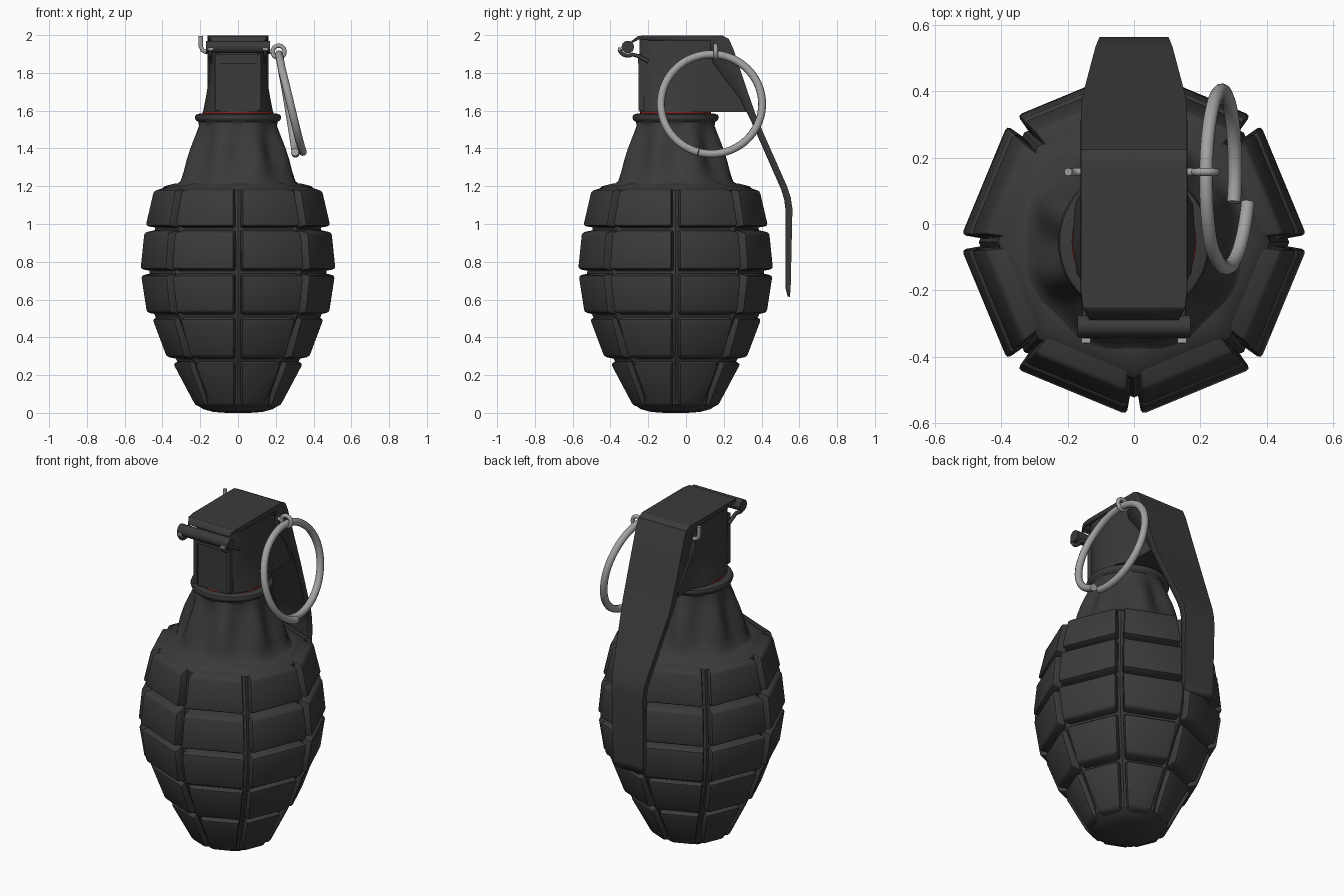
import bpy, bmesh, math
from mathutils import Vector

if "Cube" in bpy.data.objects:
    bpy.data.objects.remove(bpy.data.objects["Cube"])

CY = -0.055  # body axis position in y


def material(name, r, g, b):
    m = bpy.data.materials.new(name)
    m.diffuse_color = (r, g, b, 1)
    m.use_nodes = True
    m.node_tree.nodes["Principled BSDF"].inputs["Base Color"].default_value = m.diffuse_color
    return m


DARK = material("dark_gunmetal", 0.043, 0.043, 0.043)
STEEL = material("light_steel", 0.36, 0.36, 0.36)
RED = material("red_band", 0.3, 0.02, 0.02)


def finish(name, bm, mat, angle=35):
    bmesh.ops.recalc_face_normals(bm, faces=bm.faces)
    me = bpy.data.meshes.new(name)
    bm.to_mesh(me)
    bm.free()
    me.materials.append(mat)
    ob = bpy.data.objects.new(name, me)
    bpy.context.collection.objects.link(ob)
    bpy.ops.object.select_all(action='DESELECT')
    ob.select_set(True)
    bpy.context.view_layer.objects.active = ob
    bpy.ops.object.shade_smooth_by_angle(angle=math.radians(angle))
    return ob


def loft(name, rings, mat, closed=True, caps=True, angle=35):
    bm = bmesh.new()
    vs = [[bm.verts.new(p) for p in ring] for ring in rings]
    n = len(vs[0])
    for a, b in zip(vs, vs[1:]):
        for i in range(n if closed else n - 1):
            j = (i + 1) % n
            bm.faces.new((a[i], a[j], b[j], b[i]))
    if caps:
        bm.faces.new(vs[0])
        bm.faces.new(vs[-1])
    return finish(name, bm, mat, angle)


def revolve(name, profile, sides, mat, flute=None, angle=35):
    rings = []
    for z, r in profile:
        ring = []
        for i in range(sides):
            a = 2 * math.pi * i / sides
            rr = r - (flute(z) * math.cos(8 * a) if flute else 0)
            ring.append((rr * math.cos(a), CY + rr * math.sin(a), z))
        rings.append(ring)
    return loft(name, rings, mat, angle=angle)


def tube(name, pts, radius, mat, cyclic=False):
    cu = bpy.data.curves.new(name, 'CURVE')
    cu.dimensions = '3D'
    cu.bevel_depth = radius
    cu.bevel_resolution = 3
    cu.use_fill_caps = True
    sp = cu.splines.new('POLY')
    sp.points.add(len(pts) - 1)
    for p, co in zip(sp.points, pts):
        p.co = (*co, 1)
    sp.use_cyclic_u = cyclic
    cu.materials.append(mat)
    ob = bpy.data.objects.new(name, cu)
    bpy.context.collection.objects.link(ob)
    return ob


def box(name, lo, hi, mat):
    rect = [(lo[0], lo[1]), (hi[0], lo[1]), (hi[0], hi[1]), (lo[0], hi[1])]
    return loft(name, [[(x, y, z) for x, y in rect] for z in (lo[2], hi[2])], mat)


# Octagonal core seen at the bottom of the grooves
revolve("body_core", [(0, 0.06), (0.005, 0.13), (0.02, 0.185), (0.045, 0.22),
                      (0.1, 0.235), (0.28, 0.325), (0.515, 0.44), (0.63, 0.465),
                      (0.745, 0.468), (0.975, 0.44), (1.18, 0.41), (1.2, 0.39),
                      (1.215, 0.33)], 8, DARK)

# Raised blocks: outer (z, radius) bottom and top, then inner bottom and top
ROWS = [((0.04, 0.24), (0.262, 0.358), (0.025, 0.18), (0.28, 0.30)),
        ((0.297, 0.392), (0.497, 0.467), (0.28, 0.30), (0.515, 0.41)),
        ((0.532, 0.497), (0.727, 0.527), (0.515, 0.41), (0.745, 0.44)),
        ((0.762, 0.53), (0.955, 0.51), (0.745, 0.44), (0.975, 0.41)),
        ((0.99, 0.503), (1.175, 0.46), (0.975, 0.41), (1.215, 0.32))]
bm = bmesh.new()
C, S = math.cos(math.pi / 8), math.sin(math.pi / 8)
for row in ROWS:
    for k in range(8):
        a = math.pi / 8 + k * math.pi / 4
        out, tan = Vector((math.cos(a), math.sin(a), 0)), Vector((-math.sin(a), math.cos(a), 0))

        def pt(zr, side, gap):
            z, r = zr
            return bm.verts.new(out * (r * C) + tan * (side * (r * S - gap)) + Vector((0, CY, z)))
        o = [pt(row[0], -1, .024), pt(row[0], 1, .024), pt(row[1], 1, .024), pt(row[1], -1, .024)]
        n = [pt(row[2], -1, .008), pt(row[2], 1, .008), pt(row[3], 1, .008), pt(row[3], -1, .008)]
        bm.faces.new(o)
        bm.faces.new(n[::-1])
        for i in range(4):
            j = (i + 1) % 4
            bm.faces.new((o[j], o[i], n[i], n[j]))
inner = {e for f in bm.faces if f.calc_center_median().z > -1 and f.index == -2 for e in f.edges}
bmesh.ops.bevel(bm, geom=[e for e in bm.edges if e not in inner], offset=0.014,
                segments=2, profile=0.5, affect='EDGES', clamp_overlap=True)
finish("body_blocks", bm, DARK, 40)

# Fluted neck with rolled lip, and red band above it
revolve("neck", [(1.19, 0.37), (1.205, 0.335), (1.225, 0.31), (1.28, 0.29), (1.34, 0.27),
                 (1.4, 0.25), (1.46, 0.23), (1.52, 0.21), (1.54, 0.21), (1.55, 0.224),
                 (1.565, 0.229), (1.578, 0.224), (1.584, 0.205)], 96, DARK,
        lambda z: 0.02 * max(0, math.sin(math.pi * (z - 1.2) / 0.34)) if z < 1.54 else 0, 50)
revolve("red_seal", [(1.58, 0.188), (1.594, 0.188)], 48, RED)


# Fuze housing: round-sided foot narrowing to a square top
def section(z, mid, back):
    half = [(0.1, -0.245), (0.128, -0.215), (mid * 0.92, -0.15), (mid, -0.06),
            (mid * 0.95, 0.06), (0.135, 0.14), (0.13, back)]
    return [(x, y, z) for x, y in half] + [(-x, y, z) for x, y in half[::-1]]


loft("fuze_housing", [section(1.592, 0.186, 0.32), section(1.66, 0.172, 0.29),
                      section(1.76, 0.155, 0.255), section(1.985, 0.148, 0.18)], DARK)
for s in (-1, 1):
    box("front_rib", (s * 0.11 - 0.012, -0.252, 1.6), (s * 0.11 + 0.012, -0.2, 1.9), DARK)
box("front_ledge", (-0.12, -0.254, 1.85), (0.12, -0.2, 1.9), DARK)

# Safety lever: channel section, outer (y, z), half width, flange edge (y, z)
STATIONS = [(-0.285, 1.966, .13, -0.285, 1.96), (-0.25, 1.992, .15, -0.25, 1.978),
            (-0.2, 1.994, .156, -0.2, 1.972), (0.19, 1.994, .156, 0.13, 1.968),
            (0.222, 1.978, .156, 0.13, 1.91), (0.245, 1.93, .156, 0.145, 1.85),
            (0.315, 1.72, .156, 0.285, 1.665), (0.375, 1.55, .153, 0.342, 1.55),
            (0.53, 1.2, .112, 0.505, 1.18), (0.55, 1.14, .104, 0.52, 1.13),
            (0.559, 1.08, .1, 0.526, 1.08), (0.55, 0.66, .097, 0.527, 0.66),
            (0.545, 0.615, .09, 0.538, 0.617)]
lever = loft("safety_lever", [[(-w, fy, fz), (-w, y, z), (w, y, z), (w, fy, fz)]
                              for y, z, w, fy, fz in STATIONS],
             DARK, closed=False, caps=False, angle=25)
mod = lever.modifiers.new("thickness", 'SOLIDIFY')
mod.thickness = 0.012
mod.offset = 0

# Hinge bar with two hooks under it
tube("hinge_bar", [(-0.17, -0.308, 1.937), (0.17, -0.308, 1.937)], 0.034, DARK)
for s in (-1, 1):
    arc = [(s * 0.145, -0.308 + 0.046 * math.cos(math.radians(d)),
            1.937 + 0.046 * math.sin(math.radians(d))) for d in range(195, 301, 15)]
    tube("hinge_hook", arc + [(s * 0.145, -0.255, 1.89), (s * 0.145, -0.2, 1.86)], 0.011, DARK)
    box("hook_tip", (s * 0.145 - 0.014, -0.359, 1.918), (s * 0.145 + 0.014, -0.343, 1.934), STEEL)

# Safety pin with bent end, eyelet and pull ring
PY, PZ = 0.157, 1.912
tube("safety_pin", [(0.185, PY, PZ), (-0.17, PY, PZ), (-0.188, PY, PZ + 0.008),
                    (-0.197, PY, PZ + 0.028), (-0.198, PY, 1.995)], 0.012, STEEL)
tube("pin_eyelet", [(0.215 + 0.032 * math.cos(math.tau * i / 24), PY,
                     PZ + 0.032 * math.sin(math.tau * i / 24)) for i in range(24)],
     0.012, STEEL, True)
ring = []
V = Vector((-0.05, 0, 0.27)).normalized()
for i in range(73):
    a = math.radians(-105 + 5 * i)
    p = Vector((0.266, 0.135, 1.635)) + 0.268 * (math.cos(a) * Vector((0, 1, 0)) + math.sin(a) * V)
    p.x += 0.03 * max(0, (i - 48) / 24) - 0.012 * max(0, 1 - i / 24)
    ring.append(p)
tube("pull_ring", ring, 0.021, STEEL)
